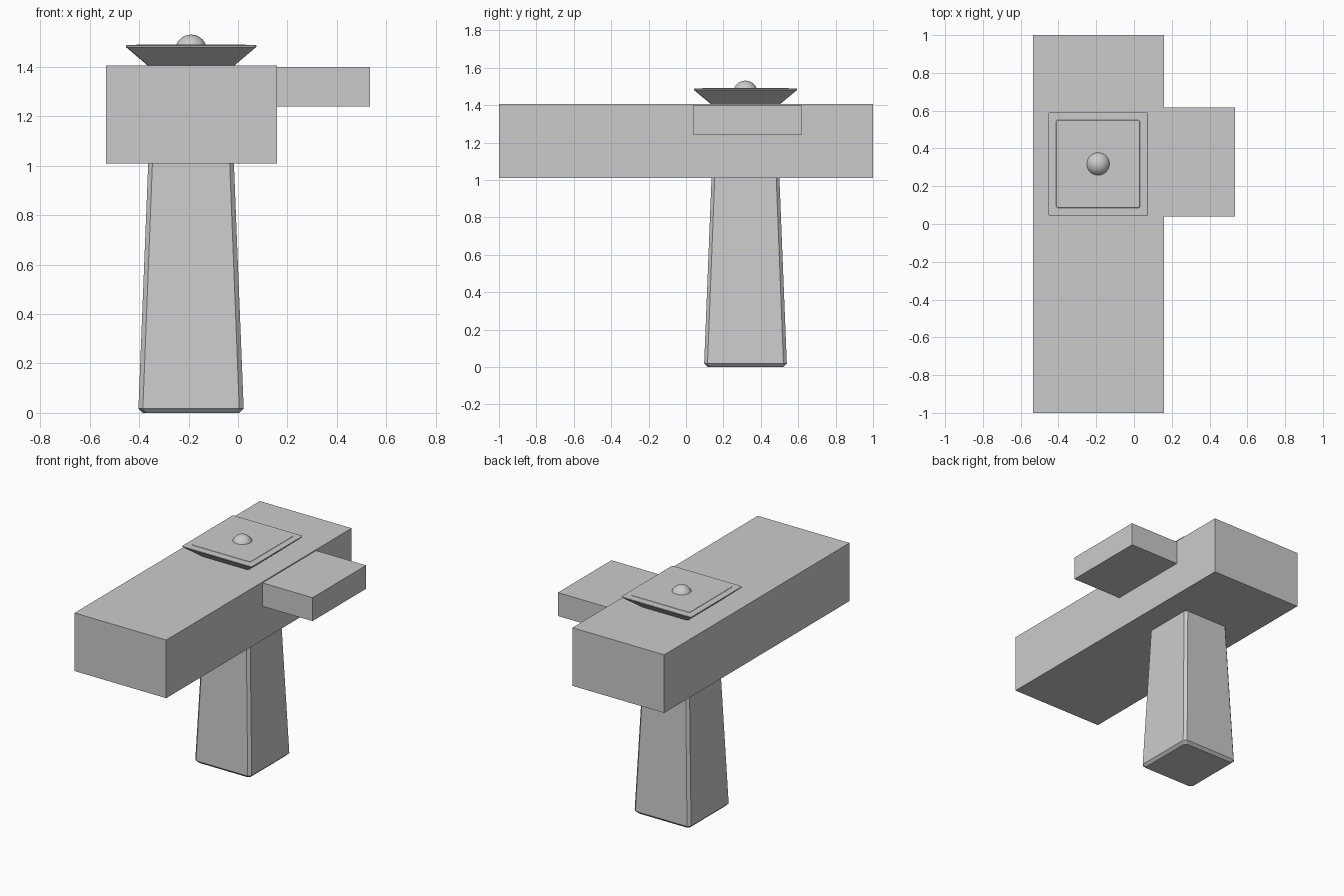
import bpy, bmesh

if "Cube" in bpy.data.objects:
    bpy.data.objects.remove(bpy.data.objects["Cube"])

CX, CY = -0.19, 0.318  # shared axis of the leg, tray and dome


def finish(name, bm):
    bmesh.ops.recalc_face_normals(bm, faces=bm.faces)
    mesh = bpy.data.meshes.new(name)
    bm.to_mesh(mesh)
    bm.free()
    obj = bpy.data.objects.new(name, mesh)
    bpy.context.collection.objects.link(obj)
    return obj


def box(name, lo, hi):
    bm = bmesh.new()
    bmesh.ops.create_cube(bm, size=1)
    for v in bm.verts:
        v.co = [lo[i] + (v.co[i] + 0.5) * (hi[i] - lo[i]) for i in range(3)]
    return finish(name, bm)


def loft(name, rings):
    """Stack chamfered rectangles given as (half x, half y, chamfer, z)."""
    bm = bmesh.new()
    loops = []
    for hx, hy, c, z in rings:
        pts = [(hx, c - hy), (hx, hy - c), (hx - c, hy), (c - hx, hy),
               (-hx, hy - c), (-hx, c - hy), (c - hx, -hy), (hx - c, -hy)]
        loops.append([bm.verts.new((CX + x, CY + y, z)) for x, y in pts])
    for a, b in zip(loops, loops[1:]):
        for i in range(8):
            j = (i + 1) % 8
            bm.faces.new((a[i], a[j], b[j], b[i]))
    bm.faces.new(loops[0][::-1])
    bm.faces.new(loops[-1])
    return finish(name, bm)


# Long slab and the smaller block on its right side
box("main_slab", (-0.535, -1, 1.01), (0.158, 1, 1.407))
box("side_block", (0.14, 0.04, 1.24), (0.535, 0.618, 1.40))

# Tapered leg with chamfered corners and a bevelled foot
loft("leg", [(0.195, 0.203, 0.016, 0), (0.213, 0.221, 0.018, 0.018),
             (0.173, 0.181, 0.017, 1.02), (0.166, 0.174, 0.016, 1.2)])

# Flared square tray with a thin rim and very shallow raised panel
loft("tray", [(0.172, 0.18, 0.008, 1.40), (0.177, 0.187, 0.008, 1.407),
              (0.264, 0.276, 0.008, 1.481), (0.264, 0.276, 0.008, 1.487),
              (0.260, 0.272, 0.007, 1.489), (0.222, 0.232, 0.006, 1.489),
              (0.220, 0.230, 0.006, 1.491)])

# Small smooth dome
bm = bmesh.new()
bmesh.ops.create_uvsphere(bm, u_segments=32, v_segments=16, radius=0.065)
bmesh.ops.translate(bm, verts=bm.verts, vec=(CX, CY, 1.466))
dome = finish("dome", bm)
for p in dome.data.polygons:
    p.use_smooth = True
